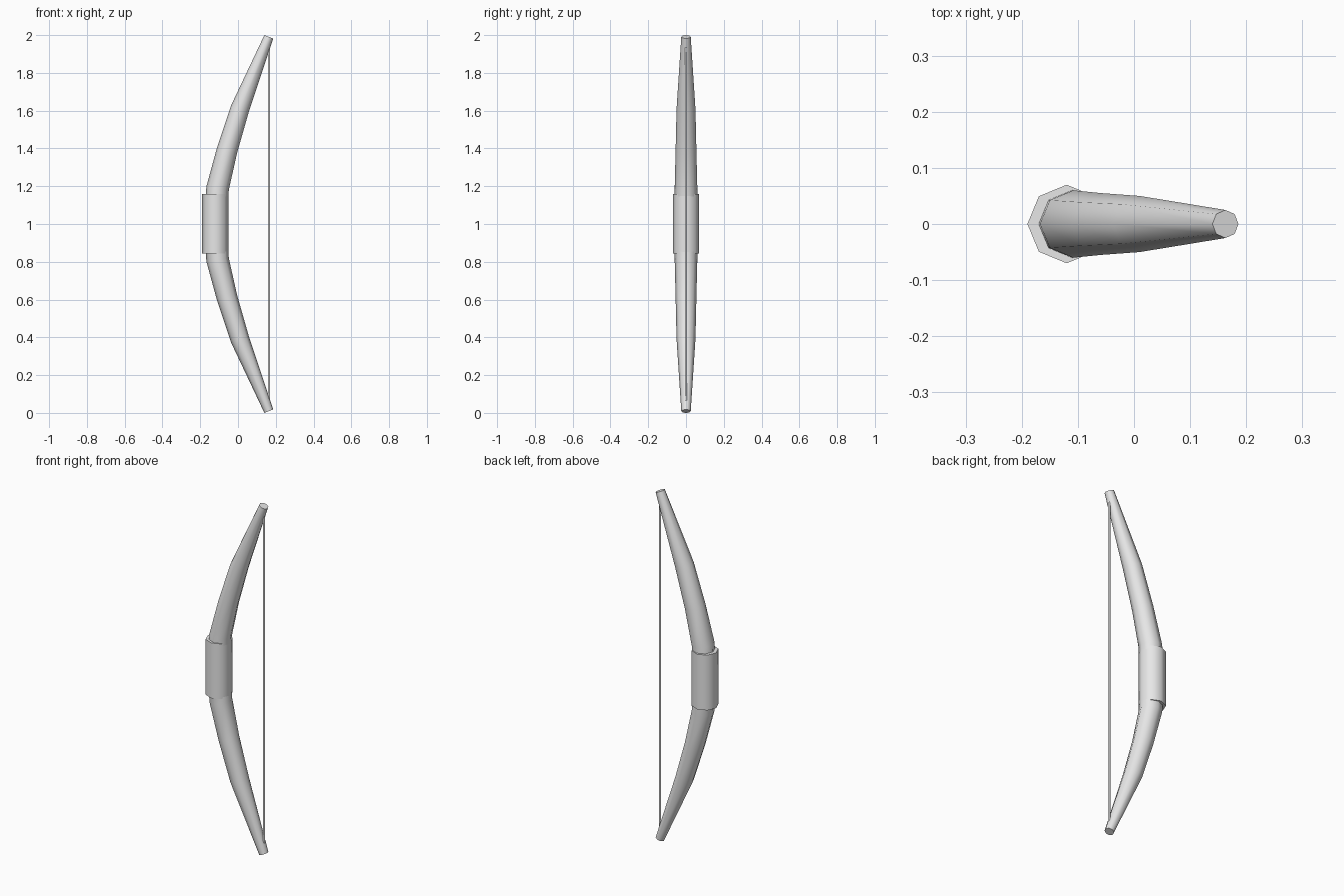
import bpy, bmesh, math
from mathutils import Vector

cube = bpy.data.objects.get("Cube")
if cube:
    bpy.data.objects.remove(cube, do_unlink=True)

grey = bpy.data.materials.new("light_grey")
grey.use_nodes = True
COLOUR = (0.8, 0.8, 0.8, 1)
grey.diffuse_color = COLOUR
grey.node_tree.nodes["Principled BSDF"].inputs["Base Color"].default_value = COLOUR


def sweep(name, stations, sides=8):
    """Capped tube in the xz plane through stations of (x, z, radius)."""
    bm = bmesh.new()
    pts = [Vector((x, 0, z)) for x, z, _ in stations]
    rings = []
    for i, (p, (_, _, r)) in enumerate(zip(pts, stations)):
        # Each ring is square to the average direction of its neighbours
        along = Vector((0, 0, 0))
        if i > 0:
            along += (p - pts[i - 1]).normalized()
        if i < len(pts) - 1:
            along += (pts[i + 1] - p).normalized()
        along.normalize()
        across = Vector((along.z, 0, -along.x))
        ring = []
        for k in range(sides):
            a = math.tau * k / sides
            ring.append(bm.verts.new(p + across * r * math.cos(a)
                                     + Vector((0, r * math.sin(a), 0))))
        rings.append(ring)
    for low, high in zip(rings, rings[1:]):
        for k in range(sides):
            n = (k + 1) % sides
            bm.faces.new((low[k], low[n], high[n], high[k]))
    bm.faces.new(rings[0][::-1])
    bm.faces.new(rings[-1])
    bmesh.ops.recalc_face_normals(bm, faces=bm.faces)
    mesh = bpy.data.meshes.new(name)
    bm.to_mesh(mesh)
    bm.free()
    mesh.materials.append(grey)
    obj = bpy.data.objects.new(name, mesh)
    bpy.context.collection.objects.link(obj)
    bpy.ops.object.select_all(action='DESELECT')
    obj.select_set(True)
    bpy.context.view_layer.objects.active = obj
    bpy.ops.object.shade_smooth_by_angle(angle=math.radians(50))
    return obj


# Curved tapering stave, the lower limb mirroring the upper one
upper = [(-0.108, 1.19, 0.060), (-0.058, 1.39, 0.055),
         (0.010, 1.61, 0.050), (0.163, 1.991, 0.025)]
lower = [(x, 2 - z, r) for x, z, r in reversed(upper)]
sweep("bow_stave", lower + [(-0.118, 1.0, 0.062)] + upper)

# Straight grip wrapped round the middle
sweep("grip", [(-0.12, 0.845, 0.07), (-0.12, 1.16, 0.07)])

# Taut string running between the limb tips
sweep("bow_string", [(0.164, 0.05, 0.006), (0.164, 1.95, 0.006)])
